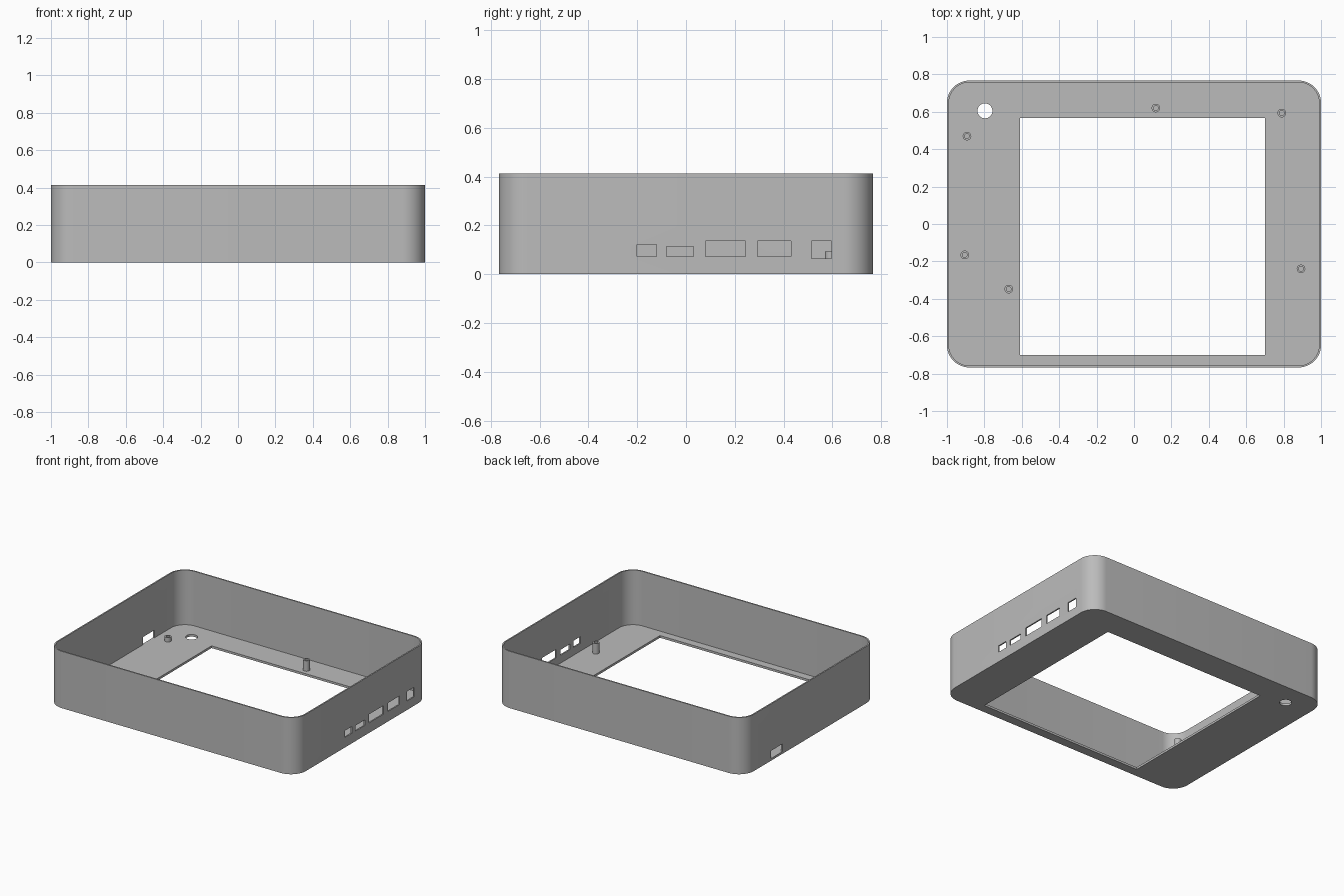
import bpy
import bmesh
import math

HALF_X, HALF_Y, HEIGHT = 1.0, 0.767, 0.413
WALL, FLOOR, RADIUS = 0.01, 0.016, 0.12

cube = bpy.data.objects.get("Cube")
if cube:
    bpy.data.objects.remove(cube, do_unlink=True)

grey = bpy.data.materials.new("plain grey")
grey.use_nodes = True
grey.diffuse_color = (0.5, 0.5, 0.5, 1)
grey.node_tree.nodes["Principled BSDF"].inputs["Base Color"].default_value = (0.5, 0.5, 0.5, 1)


def prism(name, outline, z0, z1):
    """Extrude a closed xy outline from z0 to z1."""
    bm = bmesh.new()
    base = bm.faces.new([bm.verts.new((x, y, z0)) for x, y in outline])
    top = bmesh.ops.extrude_face_region(bm, geom=[base])["geom"]
    verts = [v for v in top if isinstance(v, bmesh.types.BMVert)]
    bmesh.ops.translate(bm, verts=verts, vec=(0, 0, z1 - z0))
    bmesh.ops.recalc_face_normals(bm, faces=bm.faces)
    mesh = bpy.data.meshes.new(name)
    bm.to_mesh(mesh)
    bm.free()
    mesh.materials.append(grey)
    obj = bpy.data.objects.new(name, mesh)
    bpy.context.collection.objects.link(obj)
    return obj


def rounded_rect(hx, hy, r, steps=12):
    points = []
    for quarter, (sx, sy) in enumerate([(1, 1), (-1, 1), (-1, -1), (1, -1)]):
        for i in range(steps + 1):
            a = math.pi / 2 * (quarter + i / steps)
            points.append((sx * (hx - r) + r * math.cos(a), sy * (hy - r) + r * math.sin(a)))
    return points


def circle(x, y, r, sides=32):
    angles = [2 * math.pi * i / sides for i in range(sides)]
    return [(x + r * math.cos(a), y + r * math.sin(a)) for a in angles]


def rect(x0, x1, y0, y1):
    return [(x0, y0), (x1, y0), (x1, y1), (x0, y1)]


def cut(target, cutter):
    """Subtract the cutter, then discard it."""
    cutter.hide_render = True
    bpy.context.view_layer.objects.active = target
    mod = target.modifiers.new("cut", 'BOOLEAN')
    mod.operation = 'DIFFERENCE'
    mod.solver = 'EXACT'
    mod.object = cutter
    bpy.ops.object.modifier_apply(modifier=mod.name)
    bpy.data.objects.remove(cutter, do_unlink=True)


def smooth(obj):
    bpy.ops.object.select_all(action='DESELECT')
    obj.select_set(True)
    bpy.context.view_layer.objects.active = obj
    bpy.ops.object.shade_smooth_by_angle(angle=math.radians(30))


# Open tray with rounded corners
case = prism("case_shell", rounded_rect(HALF_X, HALF_Y, RADIUS), 0, HEIGHT)
cut(case, prism("cavity", rounded_rect(HALF_X - WALL, HALF_Y - WALL, RADIUS - WALL), FLOOR, 1))

# Screen window and round hole in the floor
cut(case, prism("window", rect(-0.61, 0.70, -0.70, 0.567), -0.1, 0.1))
cut(case, prism("round_hole", circle(-0.797, 0.605, 0.04), -0.1, 0.1))

# Row of sockets in the left wall: y range, z range
sockets = [(-0.20, -0.12, 0.073, 0.122), (-0.08, 0.03, 0.073, 0.113), (0.08, 0.243, 0.073, 0.135),
           (0.293, 0.43, 0.073, 0.135), (0.515, 0.597, 0.065, 0.135)]
for y0, y1, z0, z1 in sockets:
    cut(case, prism("socket", rect(0.95, 1.05, y0, y1), z0, z1))

# Single slot in the right wall
cut(case, prism("slot", rect(-1.05, -0.95, 0.32, 0.453), FLOOR, 0.072))
smooth(case)

# Hollow screw posts: x, y, top
posts = [(0.117, 0.62, 0.092), (0.79, 0.593, 0.092), (0.893, -0.24, 0.092),
         (-0.67, -0.348, 0.092), (-0.893, 0.47, 0.047), (-0.905, -0.165, 0.047)]
for i, (x, y, top) in enumerate(posts):
    post = prism(f"screw_post_{i + 1}", circle(x, y, 0.023, 24), FLOOR - 0.004, top)
    cut(post, prism("bore", circle(x, y, 0.013, 24), FLOOR, 0.2))
    smooth(post)
